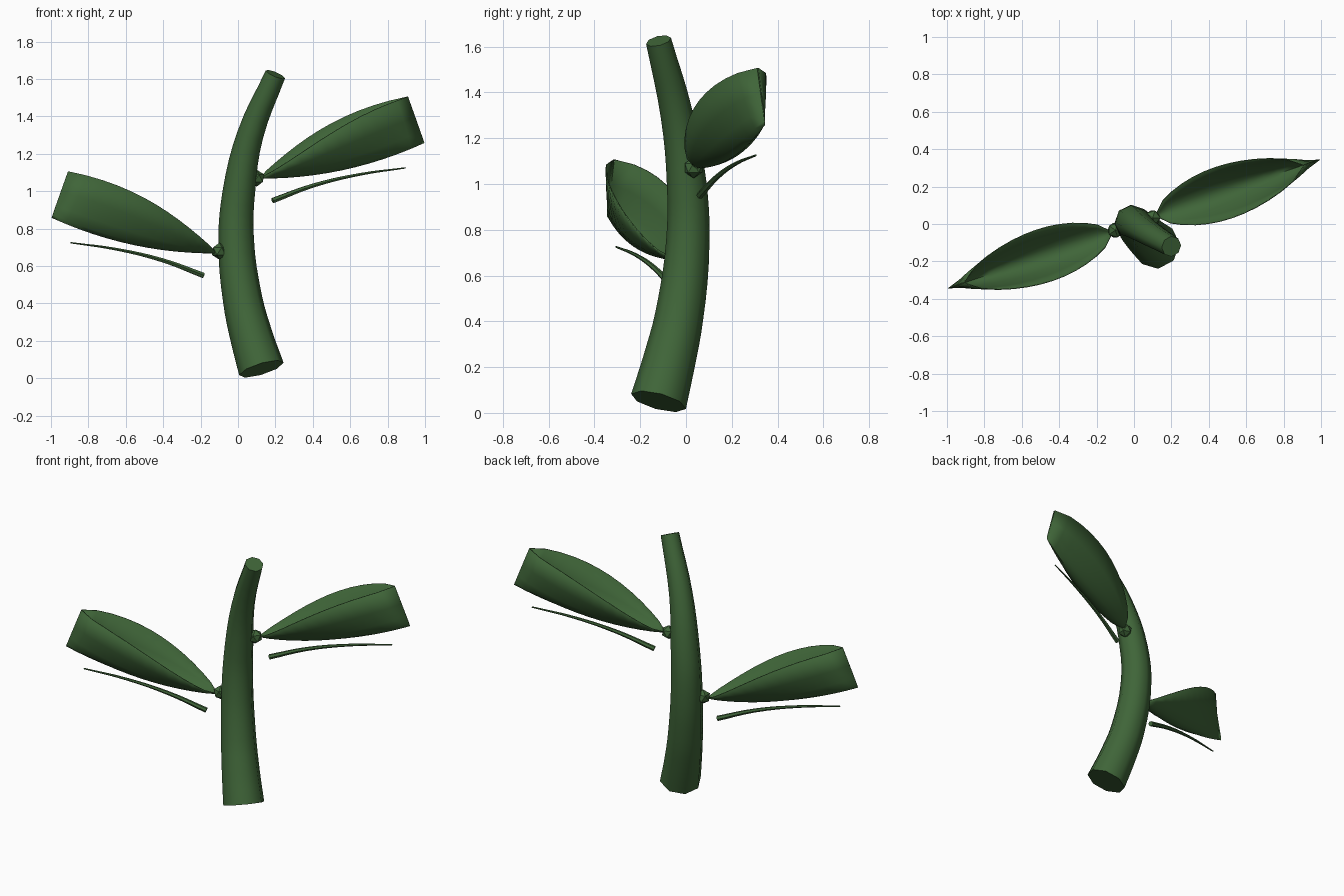
import bpy, bmesh, math
from mathutils import Vector

cube = bpy.data.objects.get("Cube")
if cube:
    bpy.data.objects.remove(cube, do_unlink=True)

green = bpy.data.materials.new("leaf_green")
green.use_nodes = True
color = (0.05, 0.13, 0.04, 1)
green.diffuse_color = color
bsdf = next(n for n in green.node_tree.nodes if n.type == 'BSDF_PRINCIPLED')
bsdf.inputs["Base Color"].default_value = color


def add(name, mesh, angle=50):
    mesh.materials.clear()
    mesh.materials.append(green)
    ob = bpy.data.objects.new(name, mesh)
    bpy.context.collection.objects.link(ob)
    bpy.ops.object.select_all(action='DESELECT')
    ob.select_set(True)
    bpy.context.view_layer.objects.active = ob
    bpy.ops.object.shade_smooth_by_angle(angle=math.radians(angle))
    return ob


def turned(p, side, drop=0.4):
    """Place a point on the upper (side 1) or the half-turned lower (side -1) shoot."""
    return Vector((p[0] * side, p[1] * side, p[2] - (drop if side < 0 else 0)))


def tube(name, points, radii, sides):
    """Tapered, capped tube through a few points."""
    cu = bpy.data.curves.new(name, 'CURVE')
    cu.dimensions = '3D'
    cu.bevel_depth = 1
    cu.bevel_resolution = (sides - 4) // 2
    cu.resolution_u = 4
    cu.use_fill_caps = True
    sp = cu.splines.new('BEZIER')
    sp.bezier_points.add(len(points) - 1)
    for bp, p, r in zip(sp.bezier_points, points, radii):
        bp.co, bp.radius = p, r
        bp.handle_left_type = bp.handle_right_type = 'AUTO'
    tmp = bpy.data.objects.new(name + "_path", cu)
    bpy.context.collection.objects.link(tmp)
    bpy.context.view_layer.update()
    mesh = bpy.data.meshes.new_from_object(tmp.evaluated_get(bpy.context.evaluated_depsgraph_get()))
    bpy.data.objects.remove(tmp, do_unlink=True)
    return add(name, mesh)


def leaf(name, side, rows=12, cols=8):
    """Cupped blade: margins rise from the keel and meet at an upright tip."""
    base, along = Vector((0.115, 0.045, 1.07)), Vector((0.88, 0.3, 0))
    across = Vector((-0.32, 0.947, 0))
    bm = bmesh.new()
    grid = []
    for i in range(rows + 1):
        t = i / rows
        width = 0.142 * max(math.sin(math.pi * t), 0.001) ** 0.6
        cup = 0.26 * math.sin(1.9 * t)
        row = []
        for j in range(cols + 1):
            u = 2 * j / cols - 1
            p = base + along * t + across * width * u
            p.z += 0.19 * t ** 2.1
            p += Vector((-0.36, -0.13, 1)) * cup * u * u
            row.append(bm.verts.new(turned(p, side)))
        grid.append(row)
    for a, b in zip(grid, grid[1:]):
        for j in range(cols):
            bm.faces.new((a[j], b[j], b[j + 1], a[j + 1]))
    mesh = bpy.data.meshes.new(name)
    bm.to_mesh(mesh)
    bm.free()
    ob = add(name, mesh, 60)
    solid = ob.modifiers.new("thickness", 'SOLIDIFY')
    solid.thickness = 0.005
    solid.offset = 0


# Stem
tube("stem",
     [(0.125, -0.12, 0.05), (0.073, -0.075, 0.22), (0.025, -0.03, 0.42), (-0.01, 0.008, 0.75),
      (0.005, 0.003, 1.0), (0.065, -0.04, 1.3), (0.2, -0.12, 1.625)],
     [0.124, 0.115, 0.106, 0.095, 0.087, 0.071, 0.056], 8)

# Leaf, lower rib and bud node on each side
rib = [(0.185, 0.06, 0.95), (0.4, 0.135, 1.03), (0.65, 0.22, 1.09), (0.895, 0.305, 1.125)]
for label, side in (("left", 1), ("right", -1)):
    leaf(label + "_leaf", side)
    tube(label + "_rib", [turned(p, side) for p in rib], [0.016, 0.012, 0.008, 0.004], 6)
    bm = bmesh.new()
    bmesh.ops.create_icosphere(bm, subdivisions=1, radius=0.045)
    bmesh.ops.translate(bm, vec=turned((0.1, 0.033, 1.07), side, 0.39), verts=bm.verts)
    node = bpy.data.meshes.new(label + "_node")
    bm.to_mesh(node)
    bm.free()
    add(label + "_node", node, 30)
